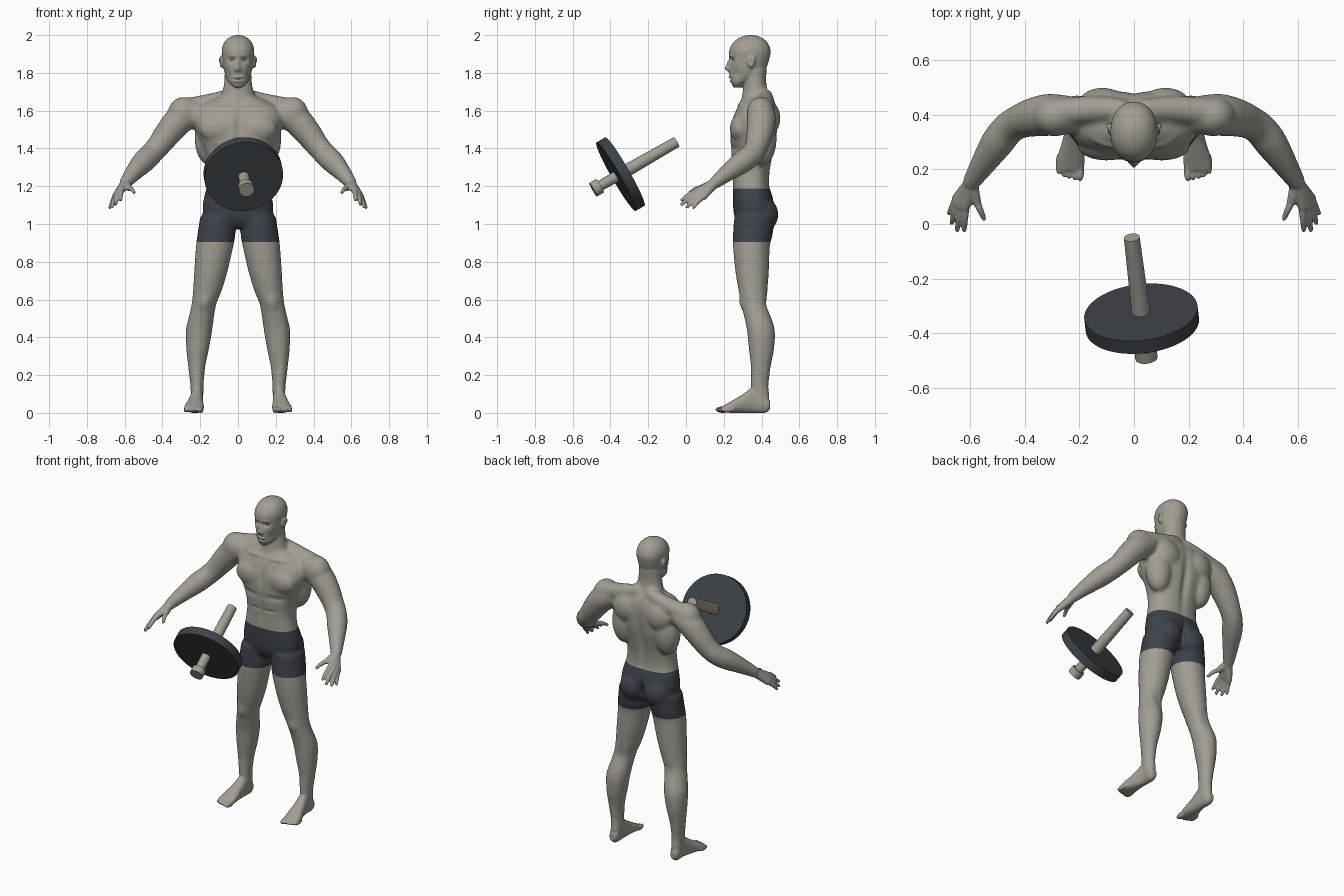
import bpy
import bmesh
from math import cos, sin, pi, exp, copysign, radians
from mathutils import Vector, Matrix

cube = bpy.data.objects.get("Cube")
if cube:
    bpy.data.objects.remove(cube, do_unlink=True)


def material(name, r, g, b):
    mat = bpy.data.materials.new(name)
    mat.use_nodes = True
    mat.diffuse_color = (r, g, b, 1)
    mat.node_tree.nodes["Principled BSDF"].inputs["Base Color"].default_value = (r, g, b, 1)
    return mat


skin = material("warm grey skin", .36, .34, .295)
cloth = material("dark blue grey cloth", .047, .055, .068)
iron = material("dark grey iron", .045, .054, .062)


def spline(rows, steps=5):
    """Smoothly interpolated rows of numbers."""
    out = []
    for i in range(len(rows) - 1):
        p0, p1, p2, p3 = (rows[min(max(i + k, 0), len(rows) - 1)] for k in (-1, 0, 1, 2))
        for s in range(steps):
            t = s / steps
            out.append([b + t * ((c - a) + t * ((2 * a - 5 * b + 4 * c - d)
                        + t * (3 * b - a - 3 * c + d))) / 2
                        for a, b, c, d in zip(p0, p1, p2, p3)])
    return out + [list(rows[-1])]


def skin_rings(bm, rings):
    rings = [[bm.verts.new(co) for co in ring] for ring in rings]
    n = len(rings[0])
    faces = [bm.faces.new(rings[0][::-1]), bm.faces.new(rings[-1])]
    for lower, upper in zip(rings, rings[1:]):
        for i in range(n):
            j = (i + 1) % n
            faces.append(bm.faces.new((lower[i], lower[j], upper[j], upper[i])))
    bmesh.ops.recalc_face_normals(bm, faces=faces)


def loft(bm, rows, along="z", power=2.0, n=32):
    """Rows of (position, x low, x high, depth low, depth high)."""
    rings = []
    for t, x0, x1, d0, d1 in spline(rows):
        ring = []
        for k in range(n):
            c, s = cos(2 * pi * k / n), sin(2 * pi * k / n)
            x = (x0 + x1) / 2 + (x1 - x0) / 2 * copysign(abs(c) ** (2 / power), c)
            d = (d0 + d1) / 2 + (d1 - d0) / 2 * copysign(abs(s) ** (2 / power), s)
            ring.append((x, d, t) if along == "z" else (x, t, d))
        rings.append(ring)
    skin_rings(bm, rings)


def ball(bm, centre, size):
    matrix = Matrix.Translation(centre) @ Matrix.Diagonal((*size, 1))
    bmesh.ops.create_uvsphere(bm, u_segments=24, v_segments=16, radius=1, matrix=matrix)


def tube(bm, rows, n=20):
    """Round limb through rows of (x, y, z, radius)."""
    path = spline(rows)
    pts = [Vector(p[:3]) for p in path]
    rings = []
    for i, p in enumerate(path):
        way = pts[min(i + 1, len(pts) - 1)] - pts[max(i - 1, 0)]
        turn = way.to_track_quat("Z", "Y")
        rings.append([pts[i] + turn @ Vector((cos(2 * pi * k / n), sin(2 * pi * k / n), 0)) * p[3]
                      for k in range(n)])
    skin_rings(bm, rings)
    for row in (rows[0], rows[-1]):
        ball(bm, row[:3], [row[3]] * 3)


def mirror(bm):
    copy = bmesh.ops.duplicate(bm, geom=bm.verts[:] + bm.edges[:] + bm.faces[:])["geom"]
    for v in copy:
        if isinstance(v, bmesh.types.BMVert):
            v.co.x *= -1
    bmesh.ops.reverse_faces(bm, faces=[f for f in copy if isinstance(f, bmesh.types.BMFace)])


def add_object(name, bm, *mats):
    mesh = bpy.data.meshes.new(name)
    bm.to_mesh(mesh)
    bm.free()
    ob = bpy.data.objects.new(name, mesh)
    bpy.context.collection.objects.link(ob)
    for mat in mats:
        mesh.materials.append(mat)
    return ob


def fuse(bm, voxel, rounds):
    """Merge overlapping parts into one smooth surface."""
    ob = add_object("fusing", bm)
    remesh = ob.modifiers.new("remesh", "REMESH")
    remesh.mode, remesh.voxel_size = "VOXEL", voxel
    soft = ob.modifiers.new("soften", "SMOOTH")
    soft.factor, soft.iterations = .5, rounds
    mesh = bpy.data.meshes.new_from_object(ob.evaluated_get(bpy.context.evaluated_depsgraph_get()))
    bpy.data.objects.remove(ob, do_unlink=True)
    out = bmesh.new()
    out.from_mesh(mesh)
    bpy.data.meshes.remove(mesh)
    return out


def sculpt(bm, strokes):
    """Soft mirrored pushes: (centre, reach, push)."""
    for centre, reach, push in strokes:
        for v in bm.verts:
            gap = [(a - b) / r for a, b, r in zip((abs(v.co.x), v.co.y, v.co.z), centre, reach)]
            dist = sum(g * g for g in gap)
            if dist < 9:
                side = copysign(1, v.co.x)
                v.co += Vector((push[0] * side, push[1], push[2])) * exp(-dist)


def finish(ob, angle=35):
    bpy.ops.object.select_all(action="DESELECT")
    ob.select_set(True)
    bpy.context.view_layer.objects.active = ob
    bpy.ops.object.shade_smooth_by_angle(angle=radians(angle))


# Legs, arms and the large muscles of one side
body = bmesh.new()
loft(body, [(.02, .19, .25, .35, .44), (.09, .183, .25, .343, .442), (.15, .182, .253, .342, .438),
            (.25, .172, .265, .342, .45), (.34, .153, .274, .332, .467), (.44, .136, .276, .322, .47),
            (.52, .125, .258, .305, .447), (.58, .113, .245, .293, .432), (.65, .085, .238, .278, .432),
            (.75, .055, .232, .261, .439), (.88, .025, .223, .249, .444), (.95, .013, .214, .249, .46),
            (1.04, .015, .2, .255, .465)])
tube(body, [(.24, .4, 1.59, .07), (.31, .4, 1.55, .078), (.375, .39, 1.475, .071), (.42, .375, 1.415, .063),
            (.46, .35, 1.37, .061), (.5, .3, 1.33, .061), (.55, .225, 1.275, .048), (.595, .155, 1.22, .034)])
tube(body, [(.05, .42, 1.675, .04), (.15, .42, 1.64, .05), (.27, .41, 1.615, .053)])
for centre, size in [((.29, .395, 1.585), (.082, .075, .088)),   # shoulder
                     ((.1, .282, 1.505), (.105, .05, .075)),     # chest
                     ((.15, .405, 1.45), (.08, .075, .14)),      # side of back
                     ((.115, .44, 1.56), (.09, .06, .09)),       # shoulder blade
                     ((.085, .41, 1.05), (.085, .08, .09))]:     # buttock
    ball(body, centre, size)
mirror(body)

# Trunk and neck
loft(body, [(.98, -.09, .09, .29, .43), (1.02, -.17, .17, .262, .455), (1.08, -.188, .188, .25, .47),
            (1.15, -.178, .178, .248, .458), (1.2, -.165, .165, .247, .442), (1.28, -.155, .155, .247, .445),
            (1.36, -.165, .165, .24, .46), (1.44, -.198, .198, .235, .478), (1.52, -.23, .23, .238, .485),
            (1.58, -.23, .23, .255, .485), (1.63, -.19, .19, .278, .475), (1.67, -.11, .11, .3, .455)],
     power=2.4)
loft(body, [(1.58, -.12, .12, .28, .48), (1.65, -.1, .1, .292, .46), (1.7, -.083, .083, .3, .435),
            (1.76, -.073, .073, .305, .425), (1.84, -.07, .07, .3, .43)])
body = fuse(body, .01, 7)

# Hands, feet and ears of one side
detail = bmesh.new()
wrist = (.598, .147, 1.213)
for knuckle, tip in [((.65, .095, 1.145), (.677, .04, 1.088)), ((.646, .078, 1.152), (.668, .005, 1.09)),
                     ((.635, .066, 1.165), (.648, -.022, 1.105)), ((.617, .064, 1.178), (.622, -.022, 1.128)),
                     ((.578, .085, 1.192), (.55, .02, 1.167))]:
    tube(detail, [(*wrist, .027), (*knuckle, .0175)])
    middle = (Vector(knuckle) + Vector(tip)) / 2 + Vector((0, 0, .006))
    tube(detail, [(*knuckle, .0145), (*middle, .0125), (*tip, .0095)])
loft(detail, [(.445, .2, .237, .02, .06), (.42, .188, .247, 0, .1), (.36, .185, .25, 0, .135),
              (.3, .184, .264, 0, .098), (.24, .18, .282, 0, .062), (.195, .184, .284, .003, .036)],
     along="y", power=2.3)
for i in range(5):
    big = .004 if i == 0 else 0
    ball(detail, (.197 + .02 * i, .195 + .003 * i * i / 2, .017), (.0105 + big, .04, .014 + big))
ball(detail, (.087, .345, 1.858), (.012, .02, .032))
ball(detail, (.092, .355, 1.868), (.01, .015, .02))
mirror(detail)

# Head
loft(detail, [(1.722, -.022, .022, .252, .29), (1.75, -.05, .05, .238, .33), (1.79, -.068, .068, .23, .4),
              (1.83, -.077, .077, .228, .427), (1.88, -.083, .083, .23, .443), (1.92, -.086, .086, .229, .448),
              (1.96, -.074, .074, .25, .432), (1.987, -.048, .048, .285, .4), (2, -.015, .015, .325, .36)],
     power=2.15)
mesh = bpy.data.meshes.new("joined")
body.to_mesh(mesh)
body.free()
detail.from_mesh(mesh)
bpy.data.meshes.remove(mesh)
figure = fuse(detail, .006, 3)

# Muscle grooves and ridges
sculpt(figure, [((0, .48, 1.4), (.025, .06, .19), (0, -.016, 0)),
                ((0, .47, 1.05), (.016, .07, .06), (0, -.035, 0)),
                ((0, .235, 1.52), (.016, .05, .07), (0, .012, 0)),
                ((0, .245, 1.29), (.012, .04, .1), (0, .007, 0)),
                ((.1, .245, 1.4), (.07, .05, .018), (0, .008, 0)),
                ((.05, .245, 1.31), (.04, .04, .01), (0, .005, 0)),
                ((.1, .28, 1.635), (.07, .05, .012), (0, -.008, .003)),
                ((.18, .29, .58), (.035, .04, .035), (0, -.01, 0)),
                ((.18, .44, .57), (.03, .04, .05), (0, -.008, 0))])
# Face
sculpt(figure, [((.031, .24, 1.868), (.02, .03, .013), (0, .015, 0)),
                ((.03, .23, 1.89), (.03, .03, .009), (0, -.005, 0)),
                ((0, .23, 1.822), (.014, .03, .014), (0, -.021, 0)),
                ((0, .23, 1.848), (.01, .03, .022), (0, -.014, 0)),
                ((.016, .23, 1.816), (.008, .03, .008), (0, -.006, 0)),
                ((0, .235, 1.777), (.026, .03, .006), (0, -.007, 0)),
                ((0, .235, 1.757), (.022, .03, .006), (0, -.006, 0)),
                ((0, .235, 1.767), (.026, .03, .004), (0, .006, 0)),
                ((.062, .26, 1.795), (.02, .03, .025), (-.006, .003, 0)),
                ((.1, .342, 1.862), (.01, .01, .015), (-.008, 0, 0))])

# Shorts: cut the hems, then colour the band between them
low, high, hip = .905, 1.188, .3
for z in (low, high):
    bmesh.ops.bisect_plane(figure, geom=figure.verts[:] + figure.edges[:] + figure.faces[:],
                           plane_co=(0, 0, z), plane_no=(0, 0, 1))
for face in figure.faces:
    c = face.calc_center_median()
    face.material_index = int(low < c.z < high and abs(c.x) < hip)
for v in figure.verts:
    v.co.z = max(v.co.z, 0)
finish(add_object("figure_with_shorts", figure, skin, cloth), 60)

# Eyes
eyes = bmesh.new()
ball(eyes, (.031, .259, 1.867), (.014, .0125, .008))
mirror(eyes)
finish(add_object("eyes", eyes, skin))

# Floating weight: tilted plate on a bar with an end collar
hub = Vector((.028, -.347, 1.264))
axis = Vector((-.105, .863, .495)).normalized()
for name, start, end, r0, r1, mat in [("weight_plate", -.027, .027, .209, .209, iron),
                                      ("bar_grip", .02, .345, .034, .029, skin),
                                      ("bar_stub", -.14, 0, .027, .03, skin),
                                      ("bar_collar", -.168, -.125, .041, .041, skin)]:
    bm = bmesh.new()
    place = Matrix.Translation(hub + axis * (start + end) / 2) @ axis.to_track_quat("Z", "Y").to_matrix().to_4x4()
    bmesh.ops.create_cone(bm, cap_ends=True, segments=64, radius1=r0, radius2=r1,
                          depth=end - start, matrix=place)
    finish(add_object(name, bm, mat))
